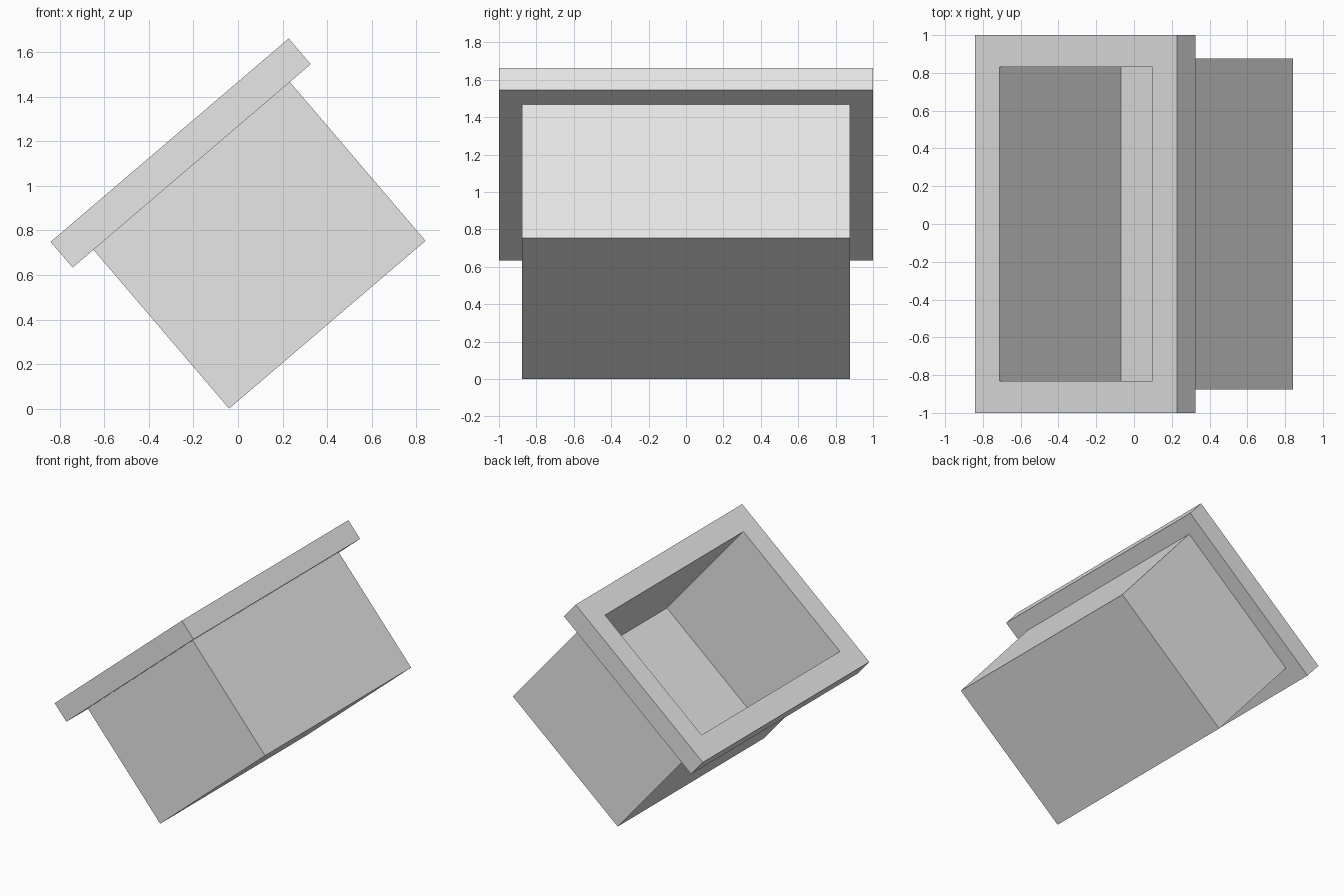
import bpy
import bmesh
import math

cube = bpy.data.objects.get("Cube")
if cube:
    bpy.data.objects.remove(cube, do_unlink=True)

TILT = math.radians(40.5)
HALF_W, HALF_D = 0.58, 0.877      # outer body
WALL, OVERHANG = 0.046, 0.123     # wall thickness, rim overhang
FLOOR, RIM_LOW, TOP = 0.10, 0.938, 1.09

grey = bpy.data.materials.new("light grey")
grey.use_nodes = True
colour = (0.8, 0.8, 0.8, 1)
grey.diffuse_color = colour
grey.node_tree.nodes["Principled BSDF"].inputs["Base Color"].default_value = colour


def ring(bm, offset, z):
    """Rectangle of vertices, grown from the body outline by offset."""
    w, d = HALF_W + offset, HALF_D + offset
    return [bm.verts.new((sx * w, sy * d, z))
            for sx, sy in ((-1, -1), (1, -1), (1, 1), (-1, 1))]


# Open box with an overhanging rim, from outer base over the rim to the inner floor
bm = bmesh.new()
profile = [(0, 0), (0, RIM_LOW), (OVERHANG, RIM_LOW), (OVERHANG, TOP),
           (-WALL, TOP), (-WALL, FLOOR)]
rings = [ring(bm, offset, z) for offset, z in profile]
for a, b in zip(rings, rings[1:]):
    for i in range(4):
        j = (i + 1) % 4
        bm.faces.new((a[i], a[j], b[j], b[i]))
bm.faces.new(rings[0][::-1])
bm.faces.new(rings[-1])
bmesh.ops.recalc_face_normals(bm, faces=bm.faces)

mesh = bpy.data.meshes.new("rimmed_box")
bm.to_mesh(mesh)
bm.free()
mesh.materials.append(grey)

# Tip the box onto its lower edge
box = bpy.data.objects.new("rimmed_box", mesh)
box.rotation_euler.y = -TILT
box.location = (HALF_W * math.cos(TILT) - 0.04, 0, HALF_W * math.sin(TILT))
bpy.context.collection.objects.link(box)
